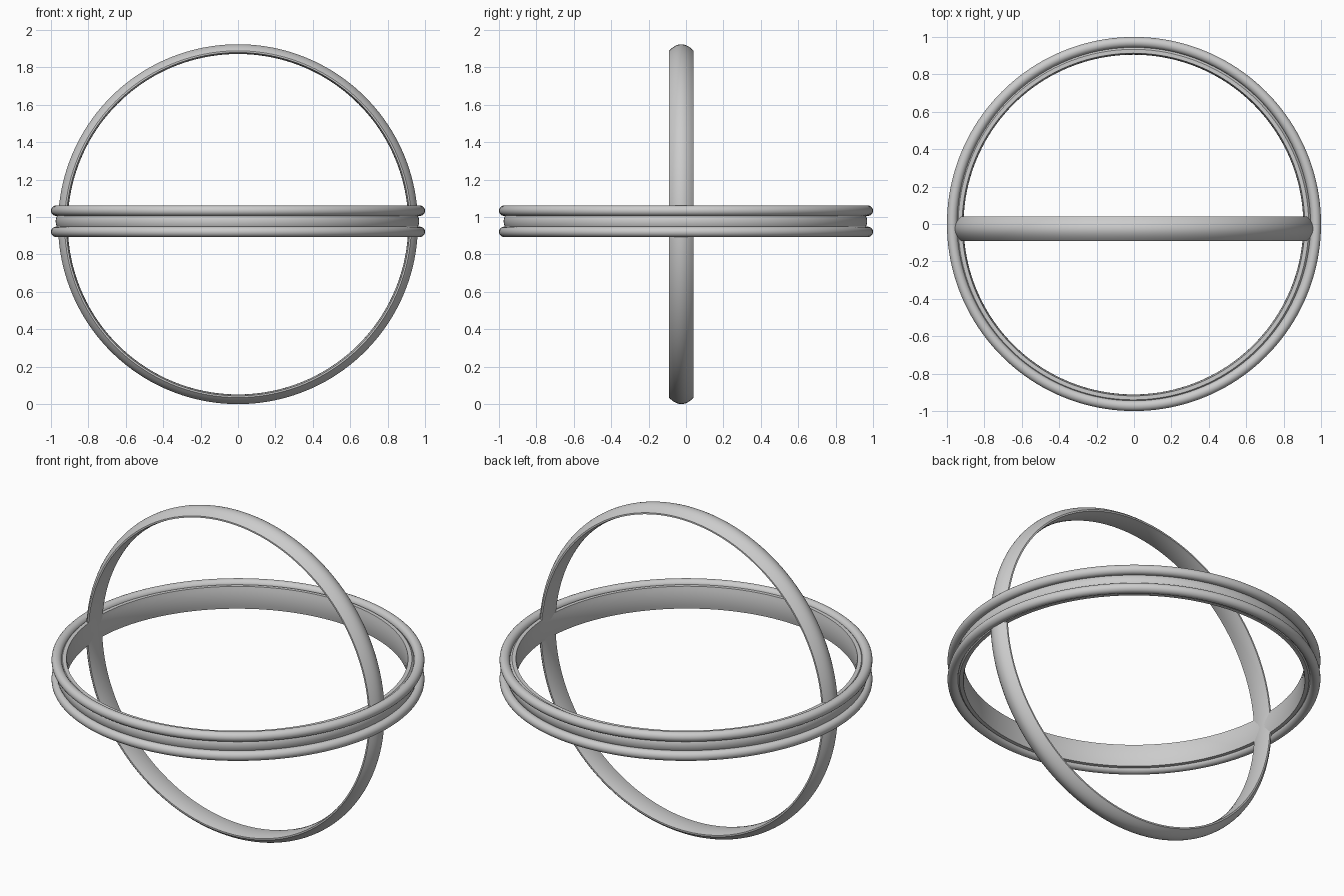
import bpy, bmesh, math
from mathutils import Matrix

if "Cube" in bpy.data.objects:
    bpy.data.objects.remove(bpy.data.objects["Cube"])

SEGMENTS = 160


def ring(name, profile, location, upright=False):
    """Spin a closed (radius, height) section around z; optionally stand it up."""
    bm = bmesh.new()
    loops = []
    for i in range(SEGMENTS):
        a = 2 * math.pi * i / SEGMENTS
        loops.append([bm.verts.new((r * math.cos(a), r * math.sin(a), h)) for r, h in profile])
    n = len(profile)
    for i in range(SEGMENTS):
        p, q = loops[i], loops[(i + 1) % SEGMENTS]
        for j in range(n):
            k = (j + 1) % n
            bm.faces.new((p[j], q[j], q[k], p[k]))
    if upright:
        bm.transform(Matrix.Rotation(math.pi / 2, 4, 'X'))
    bmesh.ops.recalc_face_normals(bm, faces=bm.faces)
    mesh = bpy.data.meshes.new(name)
    bm.to_mesh(mesh)
    bm.free()
    obj = bpy.data.objects.new(name, mesh)
    bpy.context.collection.objects.link(obj)
    obj.location = location
    bpy.ops.object.select_all(action='DESELECT')
    obj.select_set(True)
    bpy.context.view_layer.objects.active = obj
    bpy.ops.object.shade_smooth_by_angle(angle=math.radians(40))
    return obj


def domed_section(inner, edge, outer, half):
    """Band section: domed outside, short side walls, slightly bulged inside."""
    pts = []
    for i in range(13):
        t = -1 + 2 * i / 12
        pts.append((edge + (outer - edge) * (1 - t * t), half * t))
    for i in range(7):
        t = 1 - 2 * i / 6
        pts.append((inner + 0.008 * t * t, half * t))
    return pts


def round_section(radius, minor):
    return [(radius + minor * math.cos(2 * math.pi * i / 20),
             minor * math.sin(2 * math.pi * i / 20)) for i in range(20)]


# Upright hoop
ring("upright_hoop", domed_section(0.910, 0.927, 0.962, 0.066), (0, -0.025, 0.962), True)

# Level hoop: domed band between two round rims
ring("level_band", domed_section(0.908, 0.937, 0.972, 0.066), (-0.003, -0.003, 0.977))
for name, z in (("upper_rim", 1.034), ("lower_rim", 0.921)):
    ring(name, round_section(0.972, 0.028), (0, 0, z))
